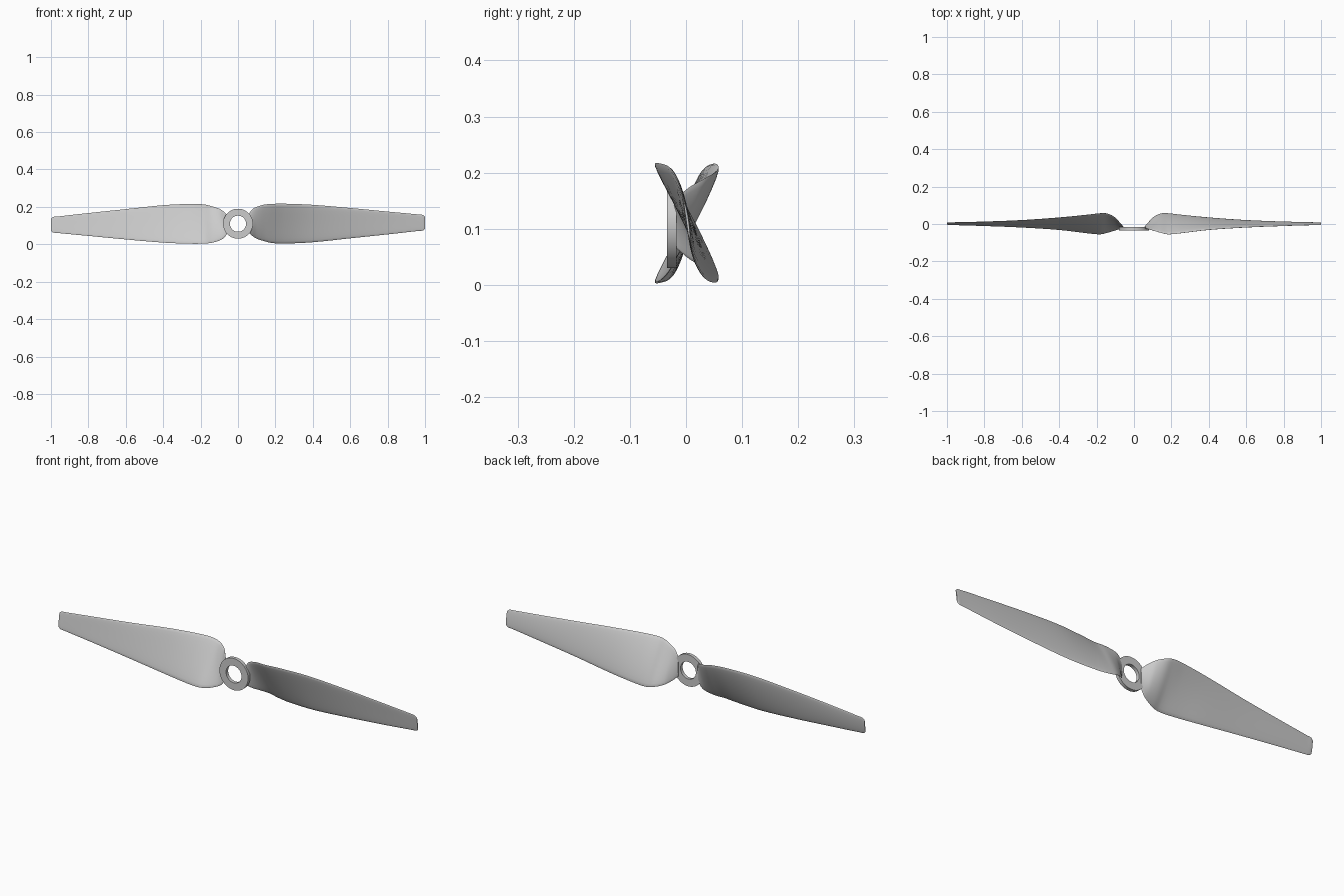
import bpy, bmesh, math

if "Cube" in bpy.data.objects:
    bpy.data.objects.remove(bpy.data.objects["Cube"])

ZC = 0.11   # height of the propeller axis

# x, top z offset, bottom z offset, top-edge y, bottom-edge y, thickness, camber
STATIONS = [
    (0.055, 0.048, -0.045, -0.021, -0.017, 0.008, 0.0),
    (0.075, 0.076, -0.064, -0.026, 0.006, 0.010, 0.0),
    (0.10, 0.090, -0.080, -0.034, 0.034, 0.012, 0.001),
    (0.14, 0.102, -0.093, -0.046, 0.055, 0.014, 0.002),
    (0.18, 0.106, -0.103, -0.055, 0.057, 0.015, 0.003),
    (0.25, 0.107, -0.106, -0.049, 0.049, 0.015, 0.003),
    (0.40, 0.101, -0.099, -0.031, 0.034, 0.013, 0.003),
    (0.60, 0.084, -0.078, -0.018, 0.020, 0.010, 0.002),
    (0.80, 0.065, -0.057, -0.010, 0.012, 0.008, 0.002),
    (0.97, 0.049, -0.038, -0.005, 0.008, 0.006, 0.001),
    (0.99, 0.046, -0.036, -0.005, 0.008, 0.006, 0.001),
    (1.00, 0.036, -0.027, -0.003, 0.006, 0.004, 0.001),
]


def section(x, zt, zb, yt, yb, th, cam, n=12):
    """Closed twisted aerofoil outline at distance x from the axis."""
    dy, dz = yb - yt, zb - zt
    length = math.hypot(dy, dz)
    ny, nz = -dz / length, dy / length      # points to the back face
    pts = []
    for i in range(2 * n):
        a = math.pi * i / n
        s = 0.5 - 0.5 * math.cos(a)
        w = abs(math.sin(a)) ** 0.8 * (1 if i <= n else -1)
        off = 0.5 * th * w + cam * 4 * s * (1 - s)
        pts.append((x, yt + dy * s + ny * off, ZC + zt + dz * s + nz * off))
    return pts


def smooth_stations(steps=4):
    """Catmull-Rom style interpolation, with x kept monotonic."""
    S = STATIONS
    def slope(i, k):
        a, b = S[max(i - 1, 0)], S[min(i + 1, len(S) - 1)]
        return (b[k] - a[k]) / (b[0] - a[0])
    out = []
    for i in range(len(S) - 1):
        p, q = S[i], S[i + 1]
        h = q[0] - p[0]
        for j in range(steps):
            u = j / steps
            row = [p[0] + h * u]
            for k in range(1, 7):
                row.append((2*u**3 - 3*u**2 + 1) * p[k] + (u**3 - 2*u**2 + u) * h * slope(i, k)
                           + (3*u**2 - 2*u**3) * q[k] + (u**3 - u**2) * h * slope(i + 1, k))
            out.append(row)
    return out + [list(S[-1])]


def finish(bm, name, angle):
    bmesh.ops.recalc_face_normals(bm, faces=bm.faces)
    me = bpy.data.meshes.new(name)
    bm.to_mesh(me)
    bm.free()
    ob = bpy.data.objects.new(name, me)
    bpy.context.collection.objects.link(ob)
    bpy.ops.object.select_all(action='DESELECT')
    ob.select_set(True)
    bpy.context.view_layer.objects.active = ob
    bpy.ops.object.shade_smooth_by_angle(angle=math.radians(angle))
    return ob


def blade(name, side):
    bm = bmesh.new()
    rings = []
    for row in smooth_stations():
        # the second blade is the first turned half a turn about the axis
        rings.append([bm.verts.new((side * x, y, ZC + side * (z - ZC)))
                      for x, y, z in section(*row)])
    for a, b in zip(rings, rings[1:]):
        for i in range(len(a)):
            j = (i + 1) % len(a)
            bm.faces.new((a[i], a[j], b[j], b[i]))
    bm.faces.new(rings[0])
    bm.faces.new(rings[-1])
    return finish(bm, name, 45)


def ring(name, r_in, r_out, y0, y1, n=48):
    bm = bmesh.new()
    profile = [(r_out, y0), (r_out, y1), (r_in, y1), (r_in, y0)]
    cols = []
    for i in range(n):
        a = 2 * math.pi * i / n
        cols.append([bm.verts.new((r * math.cos(a), y, ZC + r * math.sin(a)))
                     for r, y in profile])
    for i in range(n):
        a, b = cols[i], cols[(i + 1) % n]
        for k in range(4):
            m = (k + 1) % 4
            bm.faces.new((a[k], a[m], b[m], b[k]))
    return finish(bm, name, 30)


# Hub ring and two twisted blades
ring("hub_ring", 0.043, 0.08, -0.034, -0.017)
blade("blade_right", 1)
blade("blade_left", -1)
